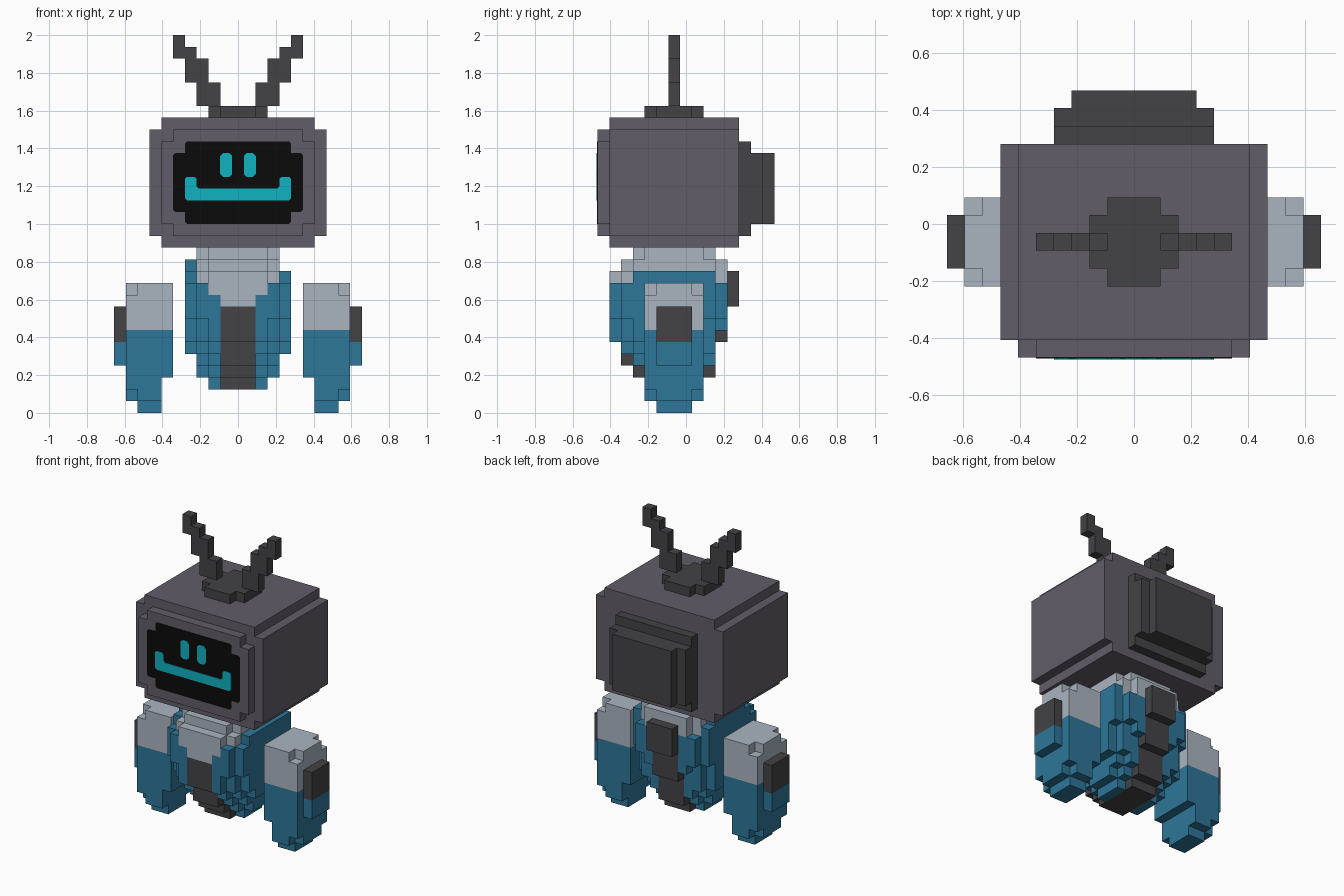
import bpy, bmesh

if "Cube" in bpy.data.objects:
    bpy.data.objects.remove(bpy.data.objects["Cube"], do_unlink=True)

U = 0.0625  # block size


def material(name, rgb):
    lin = [((c / 255 + 0.055) / 1.055) ** 2.4 if c > 10 else c / 255 / 12.92 for c in rgb] + [1]
    m = bpy.data.materials.new(name)
    m.use_nodes = True
    m.diffuse_color = lin
    m.node_tree.nodes["Principled BSDF"].inputs["Base Color"].default_value = lin
    return m


GREY = material("warm_grey", (98, 93, 105))
DARK = material("charcoal", (67, 66, 69))
LIGHT = material("pale_steel", (170, 181, 192))
BLUE = material("body_blue", (45, 118, 153))
BLACK = material("screen_black", (11, 11, 11))
CYAN = material("glow_cyan", (16, 178, 192))


def finish(name, bm, mats):
    me = bpy.data.meshes.new(name)
    bm.to_mesh(me)
    bm.free()
    for m in mats:
        me.materials.append(m)
    ob = bpy.data.objects.new(name, me)
    bpy.context.collection.objects.link(ob)
    return ob


def blocks(name, boxes, side=1):
    """Weld boxes (x0, x1, y0, y1, z0, z1, material), in block units, into one stepped
    shell. Later boxes repaint earlier ones; side=-1 mirrors in x."""
    cells = {}
    for x0, x1, y0, y1, z0, z1, mat in boxes:
        if side < 0:
            x0, x1 = -x1, -x0
        for i in range(round(x0 - .5), round(x1 - .5)):
            for j in range(round(y0 - .5), round(y1 - .5)):
                for k in range(z0, z1):
                    cells[i, j, k] = mat
    mats = list(dict.fromkeys(cells.values()))
    bm = bmesh.new()
    verts = {}

    def vert(p):
        if p not in verts:
            verts[p] = bm.verts.new(((p[0] + .5) * U, (p[1] + .5) * U, p[2] * U))
        return verts[p]

    for c, mat in cells.items():
        for axis in range(3):
            a, b = (axis + 1) % 3, (axis + 2) % 3
            for d in (0, 1):
                n = list(c)
                n[axis] += 2 * d - 1
                if tuple(n) in cells:
                    continue
                loop = []
                for s, t in ((0, 0), (1, 0), (1, 1), (0, 1)):
                    p = list(c)
                    p[axis] += d
                    p[a] += s
                    p[b] += t
                    loop.append(vert(tuple(p)))
                f = bm.faces.new(loop if d else loop[::-1])
                f.material_index = mats.index(mat)
    bmesh.ops.dissolve_limit(bm, angle_limit=0.01, verts=bm.verts[:], edges=bm.edges[:],
                             delimit={'MATERIAL'})
    return finish(name, bm, mats)


def plate(name, pts, depth, mat):
    """Thin prism on the front of the head from an (x, z) outline."""
    y = -7.5 * U
    bm = bmesh.new()
    f = bm.faces.new([bm.verts.new((x, y + 0.001, z)) for x, z in pts])
    r = bmesh.ops.extrude_face_region(bm, geom=[f])
    for v in r["geom"]:
        if isinstance(v, bmesh.types.BMVert):
            v.co.y = y - depth
    bmesh.ops.recalc_face_normals(bm, faces=bm.faces[:])
    return finish(name, bm, [mat])


def sym(half):
    return half + [(-x, z) for x, z in reversed(half)]


# Head: rounded box with a raised front panel
blocks("head", [
    (-7.5, 7.5, -6.5, 4.5, 15, 24, GREY),
    (-6.5, 6.5, -6.5, 4.5, 14, 25, GREY),
    (-6.5, 6.5, -7.5, -6.5, 16, 23, GREY),
    (-5.5, 5.5, -7.5, -6.5, 15, 24, GREY)])
blocks("head_back_unit", [
    (-4.5, 4.5, 4.5, 5.5, 15, 23, DARK),
    (-4.5, 4.5, 5.5, 6.5, 16, 22, DARK),
    (-3.5, 3.5, 6.5, 7.5, 16, 22, DARK)])

# Face screen, eyes and smile
plate("screen", sym([
    (0.27, 1.0), (0.281, 1.012), (0.281, 1.0625), (0.332, 1.0625), (0.344, 1.075),
    (0.344, 1.363), (0.332, 1.375), (0.281, 1.375), (0.281, 1.425), (0.27, 1.4375)]), 0.003, BLACK)
plate("mouth", sym([
    (0.27, 1.125), (0.281, 1.137), (0.281, 1.238), (0.27, 1.25), (0.23, 1.25),
    (0.219, 1.238), (0.219, 1.2), (0.206, 1.1875)]), 0.006, CYAN)
for s, side in ((1, "left"), (-1, "right")):
    a, b, c = 0.031, 0.094, 0.015
    plate(side + "_eye", [(s * x, z) for x, z in (
        (a + c, 1.25), (b - c, 1.25), (b, 1.25 + c), (b, 1.375 - c),
        (b - c, 1.375), (a + c, 1.375), (a, 1.375 - c), (a, 1.25 + c))], 0.006, CYAN)

# Antennae on a round base
blocks("antenna_base", [
    (-1.5, 1.5, -3.5, 1.5, 25, 26, DARK),
    (-2.5, 2.5, -2.5, 0.5, 25, 26, DARK)])
for s, side in ((1, "left"), (-1, "right")):
    blocks(side + "_antenna", [
        (1.5, 2.5, -1.5, -.5, 26, 28, DARK),
        (2.5, 3.5, -1.5, -.5, 26, 30, DARK),
        (3.5, 4.5, -1.5, -.5, 28, 31, DARK),
        (4.5, 5.5, -1.5, -.5, 30, 32, DARK)], s)

# Torso: stacked layers of (half width, y0, y1, z0, z1, colour)
layers = [
    (2.5, -2.5, 0.5, 2, 3, BLUE), (1.5, -3.5, 1.5, 2, 3, DARK),
    (3.5, -2.5, 0.5, 3, 4, BLUE), (2.5, -3.5, 1.5, 3, 4, BLUE), (1.5, -4.5, 2.5, 3, 4, DARK),
    (3.5, -3.5, 1.5, 4, 5, BLUE), (2.5, -4.5, 2.5, 4, 5, BLUE), (1.5, -5.5, 2.5, 4, 5, DARK),
    (4.5, -3.5, 1.5, 5, 6, BLUE), (3.5, -4.5, 2.5, 5, 6, BLUE),
    (2.5, -5.5, 2.5, 5, 6, BLUE), (1.5, -5.5, 2.5, 5, 6, DARK),
    (4.5, -4.5, 1.5, 6, 8, BLUE), (3.5, -5.5, 2.5, 6, 8, BLUE),
    (2.5, -6.5, 2.5, 6, 8, BLUE), (2.5, 2.5, 3.5, 7, 8, BLUE),
    (4.5, -5.5, 2.5, 8, 11, BLUE), (3.5, -6.5, 3.5, 8, 11, BLUE),
    (1.5, -6.5, 3.5, 6, 9, DARK),
    (1.5, -6.5, -5.5, 9, 10, LIGHT), (2.5, -6.5, -5.5, 10, 11, LIGHT),
    (4.5, -4.5, 2.5, 11, 12, BLUE), (3.5, -5.5, 2.5, 11, 12, LIGHT), (2.5, -6.5, 3.5, 11, 12, LIGHT),
    (3.5, -4.5, 2.5, 12, 13, LIGHT), (2.5, -5.5, 3.5, 12, 13, LIGHT),
    (3.5, -3.5, 1.5, 13, 14, LIGHT), (2.5, -4.5, 2.5, 13, 14, LIGHT)]
blocks("torso", [(-w, w, *rest) for w, *rest in layers]
       + [(-4.5, -3.5, -3.5, 1.5, 12, 13, BLUE)])
blocks("back_pack", [(-1.5, 1.5, 3.5, 4.5, 9, 12, DARK)])

# Arms: pale shoulder, blue forearm tapering down, outer pad
for s, side in ((1, "left"), (-1, "right")):
    blocks(side + "_arm", [
        (6.5, 8.5, -2.5, 0.5, 0, 1, BLUE),
        (6.5, 9.5, -2.5, 0.5, 1, 2, BLUE),
        (6.5, 8.5, -3.5, 1.5, 1, 2, BLUE),
        (6.5, 9.5, -3.5, 1.5, 2, 3, BLUE),
        (5.5, 9.5, -3.5, 1.5, 3, 7, BLUE),
        (5.5, 9.5, -3.5, 1.5, 7, 10, LIGHT),
        (5.5, 9.5, -2.5, 0.5, 10, 11, LIGHT),
        (5.5, 8.5, -3.5, 1.5, 10, 11, LIGHT)], s)
    blocks(side + "_arm_pad", [
        (9.5, 10.5, -2.5, 0.5, 4, 6, BLUE),
        (9.5, 10.5, -2.5, 0.5, 6, 9, DARK)], s)
